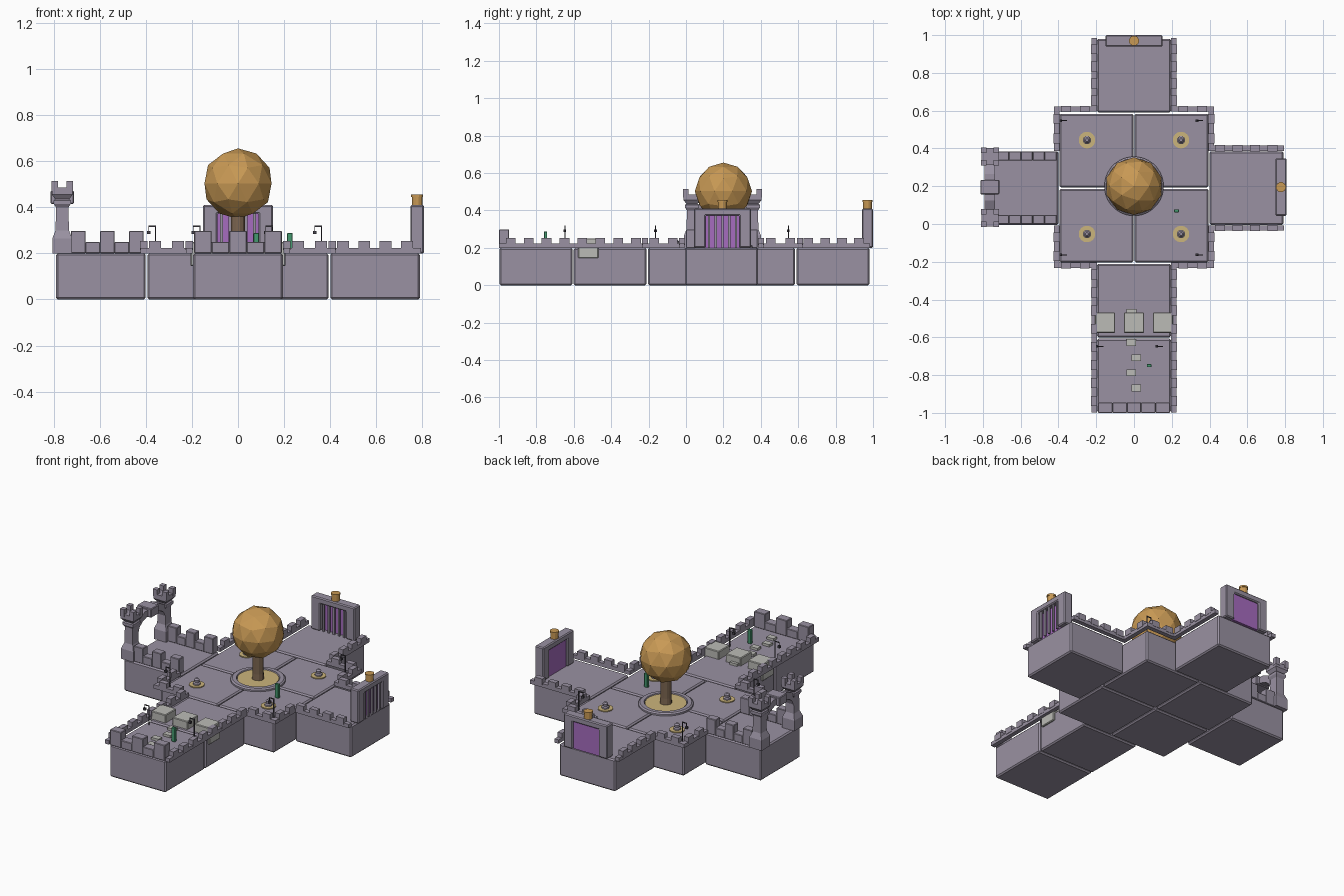
import bpy, bmesh
from math import pi, sin, cos, sqrt
from mathutils import Matrix, Vector

if "Cube" in bpy.data.objects:
    bpy.data.objects.remove(bpy.data.objects["Cube"], do_unlink=True)


def material(name, r, g, b):
    m = bpy.data.materials.new(name)
    m.use_nodes = True
    m.diffuse_color = (r, g, b, 1)
    m.node_tree.nodes["Principled BSDF"].inputs["Base Color"].default_value = (r, g, b, 1)
    return m


stone = material("grey_stone", 0.32, 0.285, 0.36)
gold = material("gold", 0.58, 0.32, 0.09)
bark = material("bark", 0.2, 0.13, 0.08)
sand = material("sand", 0.6, 0.46, 0.2)
purple = material("purple", 0.38, 0.15, 0.52)
pale = material("pale_stone", 0.5, 0.5, 0.47)
green = material("green", 0.06, 0.32, 0.16)
iron = material("dark_iron", 0.06, 0.055, 0.07)


def finish(name, bm, mat, loc=(0, 0, 0), turn=0, bevel=0):
    bmesh.ops.recalc_face_normals(bm, faces=bm.faces)
    me = bpy.data.meshes.new(name)
    bm.to_mesh(me)
    bm.free()
    me.materials.append(mat)
    ob = bpy.data.objects.new(name, me)
    ob.location = loc
    ob.rotation_euler.z = turn
    bpy.context.collection.objects.link(ob)
    if bevel:
        mod = ob.modifiers.new("bevel", "BEVEL")
        mod.width = bevel
        mod.segments = 1
    return ob


def boxes(name, spans, mat, bevel=0, **kw):
    """Each span is x0, x1, y0, y1, z0, z1."""
    bm = bmesh.new()
    for x0, x1, y0, y1, z0, z1 in spans:
        mid = Vector((x0 + x1, y0 + y1, z0 + z1)) / 2
        size = (abs(x1 - x0), abs(y1 - y0), z1 - z0, 1)
        bmesh.ops.create_cube(bm, size=1, matrix=Matrix.Translation(mid) @ Matrix.Diagonal(size))
    return finish(name, bm, mat, bevel=bevel, **kw)


def lathe(name, profile, sides, mat, loc):
    bm = bmesh.new()
    rings = []
    for r, z in profile:
        angles = [(k + 0.5) * 2 * pi / sides for k in range(sides)]
        rings.append([bm.verts.new((r * cos(a), r * sin(a), z)) for a in angles])
    for low, high in zip(rings, rings[1:]):
        for k in range(sides):
            n = (k + 1) % sides
            bm.faces.new((low[k], low[n], high[n], high[k]))
    bm.faces.new(rings[0])
    bm.faces.new(rings[-1])
    return finish(name, bm, mat, loc)


def prism(name, outline, depth, mat, loc, turn=0, bevel=0):
    """Outline in x and z, extruded along y."""
    bm = bmesh.new()
    face = bm.faces.new([bm.verts.new((x, -depth / 2, z)) for x, z in outline])
    out = bmesh.ops.extrude_face_region(bm, geom=[face])
    moved = [v for v in out["geom"] if isinstance(v, bmesh.types.BMVert)]
    bmesh.ops.translate(bm, verts=moved, vec=(0, depth, 0))
    return finish(name, bm, mat, loc, turn, bevel)


FLOOR = 0.2
MID = 0.19      # y of the plaza centre
HALF = 0.195
PITCH = 0.397
FAR = 0.985

# Ground blocks laid out as a cross
rows = [MID + PITCH * (k - 2.5) for k in range(5)]
spots = [(0, rows[0]), (0, rows[1]), (0, rows[4]), (-1.5 * PITCH, MID), (1.5 * PITCH, MID)]
spots += [(s * PITCH / 2, y) for s in (-1, 1) for y in rows[2:4]]
for x, y in spots:
    boxes("ground_block", [(x - HALF, x + HALF, y - HALF, y + HALF, 0, FLOOR)], stone, 0.008)


def parapet(x0, y0, x1, y1):
    """Low curb with square merlons between two points."""
    a, b = Vector((x0, y0)), Vector((x1, y1))
    w, tall = 0.014, 0.253
    along = (b - a).normalized()
    count = max(2, round((b - a).length / 0.1))
    step = (b - a).length / count
    spans = [(min(x0, x1) - w, max(x0, x1) + w, min(y0, y1) - w, max(y0, y1) + w, FLOOR, 0.224)]
    for k in range(count):
        p = a + along * step * (k + 0.5)
        hx, hy = (0.026, w + 0.002) if abs(along.x) > 0.5 else (w + 0.002, 0.026)
        spans.append((p.x - hx, p.x + hx, p.y - hy, p.y + hy, 0.215, tall))
    boxes("parapet", spans, stone)


# Parapets round the outer edge
EDGE, WIDE = 0.211, 0.409
back, front = MID + WIDE + 0.01, MID - WIDE
for s in (-1, 1):
    parapet(s * EDGE, -FAR, s * EDGE, front)
    parapet(s * EDGE, back, s * EDGE, 0.97)
    for y in (front, back):
        parapet(s * EDGE, y, s * WIDE, y)
    parapet(s * WIDE, front, s * WIDE, MID - EDGE)
    parapet(s * WIDE, MID + EDGE, s * WIDE, back)
    parapet(WIDE, MID + s * EDGE, 0.78, MID + s * EDGE)


def curtain_wall(name, x0, x1, y0, y1):
    """Thicker wall in five sections, alternate ones raised."""
    step = (x1 - x0) / 5
    spans = [(x0 + k * step, x0 + (k + 1) * step, y0, y1, FLOOR, 0.25 if k % 2 else 0.298)
             for k in range(5)]
    boxes(name, spans, stone, 0.003)


curtain_wall("front_wall", -0.19, 0.19, -1, -0.945)
curtain_wall("side_wall_front", -0.725, -0.41, 0, 0.048)
curtain_wall("side_wall_back", -0.725, -0.41, 0.335, 0.383)

# Twin towers with square section and crenellated caps
TX = -0.763
profile = [(0.043, FLOOR), (0.043, 0.265), (0.029, 0.3), (0.027, 0.4), (0.037, 0.415),
           (0.037, 0.43), (0.03, 0.435), (0.045, 0.455), (0.045, 0.485)]
for s in (-1, 1):
    y = MID + 0.005 + s * 0.163
    lathe("tower", [(r * sqrt(2), z) for r, z in profile], 4, stone, (TX, y, 0))
    tips = []
    for a in (-1, 1):
        for b in (-1, 1):
            tips.append((TX + a * 0.047, TX + a * 0.018, y + b * 0.047, y + b * 0.018, 0.47, 0.515))
    boxes("tower_merlons", tips, stone)

# Arch between the towers, with a keystone block
under = [(0.13 * cos(k * pi / 8), 0.36 + 0.065 * sin(k * pi / 8)) for k in range(9)]
arch = [(-0.135, 0.36), (-0.135, 0.43), (-0.07, 0.46), (0.07, 0.46), (0.135, 0.43), (0.135, 0.36)]
prism("arch", arch + under, 0.055, stone, (TX, MID + 0.005, 0), pi / 2)
boxes("keystone", [(TX - 0.05, TX + 0.05, MID - 0.033, MID + 0.043, 0.415, 0.472)], stone, 0.004)


def gatehouse(x, y, turn):
    """Framed gate, bars on its local front, flat panel on its back."""
    w, o, top, head = 0.152, 0.09, 0.41, 0.372
    frame = [(-w, FLOOR), (-w, top), (w, top), (w, FLOOR),
             (o, FLOOR), (o, head), (-o, head), (-o, FLOOR)]
    loc = (x, y, 0)
    prism("gate_frame", frame, 0.06, stone, loc, turn, 0.006)
    boxes("gate_panel", [(-o, o, 0.002, 0.018, FLOOR, head)], purple, loc=loc, turn=turn)
    bars = [(k * 0.036 - 0.006, k * 0.036 + 0.006, -0.022, -0.01, FLOOR, head) for k in range(-2, 3)]
    boxes("gate_bars", bars, stone, loc=loc, turn=turn)
    lathe("gate_barrel", [(0.024, top), (0.024, 0.445), (0.027, 0.445), (0.027, 0.455)],
          12, gold, loc)


gatehouse(0, 0.97, 0)
gatehouse(0.778, 0.195, pi / 2)

# Central tree in a round planter
tree = (0, 0.2, 0)
lathe("planter_ring", [(0.157, FLOOR), (0.157, 0.21), (0.148, 0.217), (0.124, 0.217), (0.12, 0.205)],
      32, stone, tree)
lathe("planter_sand", [(0.119, FLOOR), (0.119, 0.212)], 32, sand, tree)
lathe("tree_trunk", [(0.036, FLOOR), (0.032, 0.25), (0.032, 0.4)], 12, bark, tree)
bm = bmesh.new()
bmesh.ops.create_icosphere(bm, subdivisions=2, radius=0.153)
finish("tree_crown", bm, gold, (0, 0.2, 0.503))

# Bollards on sand discs
for x in (-0.249, 0.249):
    for y in (-0.053, 0.444):
        lathe("bollard_sand", [(0.044, FLOOR), (0.044, 0.206)], 20, sand, (x, y, 0))
        lathe("bollard", [(0.022, FLOOR), (0.022, 0.215), (0.014, 0.22), (0.016, 0.235), (0.008, 0.243)],
              12, stone, (x, y, 0))

# Street lamps with a side arm and hanging lantern
for x, y in [(-0.358, 0.547), (0.363, 0.547), (-0.358, -0.163), (0.363, -0.163),
             (-0.165, -0.648), (0.15, -0.648)]:
    p = 0.0025
    boxes("street_lamp", [(x - p, x + p, y - p, y + p, FLOOR, 0.32),
                          (x - 0.03, x, y - p, y + p, 0.315, 0.32),
                          (x - 0.031, x - 0.028, y - p, y + p, 0.295, 0.32),
                          (x - 0.037, x - 0.022, y - 0.007, y + 0.007, 0.284, 0.298)], iron)

# Green posts
for x, y in [(0.225, 0.07), (0.08, -0.75)]:
    boxes("green_post", [(x - 0.012, x + 0.012, y - 0.008, y + 0.008, FLOOR, 0.288)], green, 0.002)

# Pale blocks across the front bridge, and stepping slabs
for x in (-0.153, 0, 0.153):
    boxes("pale_block", [(x - 0.053, x + 0.053, -0.577, -0.468, 0.145, 0.25)], pale, 0.004)
for k in range(4):
    x, y = (0.012 if k % 2 else -0.014), -0.628 - 0.08 * k
    boxes("stepping_slab", [(x - 0.025, x + 0.025, y - 0.018, y + 0.018, FLOOR, 0.215)], pale)
boxes("upper_slab", [(-0.04, 0.012, -0.47, -0.45, FLOOR, 0.215)], pale)
